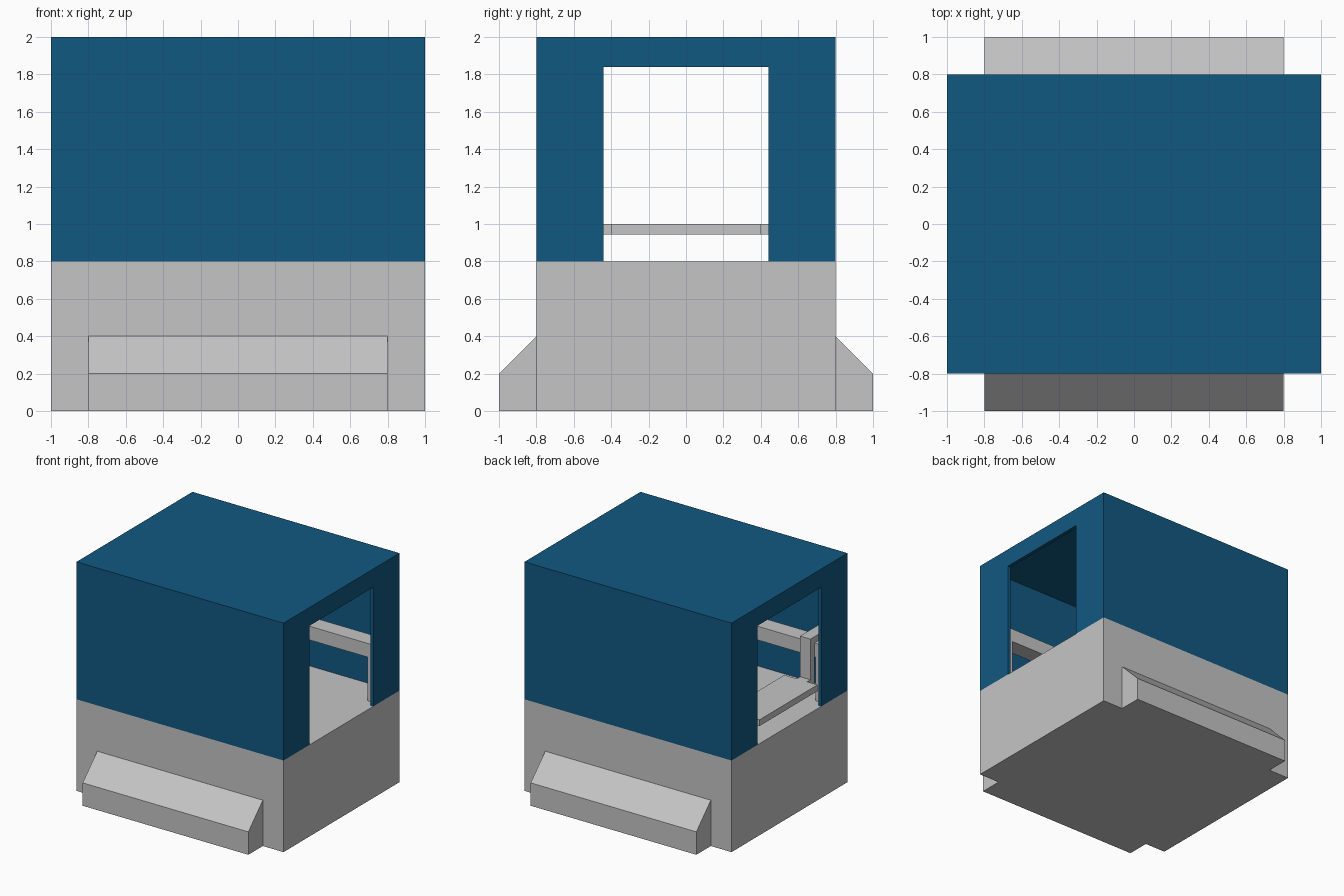
import bpy
import bmesh

if "Cube" in bpy.data.objects:
    bpy.data.objects.remove(bpy.data.objects["Cube"])


def material(name, rgb):
    m = bpy.data.materials.new(name)
    m.diffuse_color = (*rgb, 1.0)
    m.use_nodes = True
    m.node_tree.nodes["Principled BSDF"].inputs["Base Color"].default_value = m.diffuse_color
    return m


BLUE = material("deep blue", (0.0056, 0.098, 0.22))
GREY = material("light grey", (0.56, 0.56, 0.56))


def extrude_x(name, profile, x0, x1, mat):
    """Extrude a closed (y, z) profile from x0 to x1."""
    bm = bmesh.new()
    face = bm.faces.new([bm.verts.new((x0, y, z)) for y, z in profile])
    moved = bmesh.ops.extrude_face_region(bm, geom=[face])["geom"]
    verts = [g for g in moved if isinstance(g, bmesh.types.BMVert)]
    bmesh.ops.translate(bm, vec=(x1 - x0, 0, 0), verts=verts)
    bmesh.ops.recalc_face_normals(bm, faces=bm.faces)
    mesh = bpy.data.meshes.new(name)
    bm.to_mesh(mesh)
    bm.free()
    mesh.materials.append(mat)
    obj = bpy.data.objects.new(name, mesh)
    bpy.context.collection.objects.link(obj)
    return obj


def rect(y0, y1, z0, z1):
    return [(y0, z0), (y1, z0), (y1, z1), (y0, z1)]


def arch(outer_y, inner_y, base, inner_z, top):
    """Square arch profile, open at the bottom."""
    return [(-outer_y, base), (-outer_y, top), (outer_y, top), (outer_y, base),
            (inner_y, base), (inner_y, inner_z), (-inner_y, inner_z), (-inner_y, base)]


T = 0.03  # cabin wall thickness

# Solid base and the cabin shell with a doorway in each end
extrude_x("base", rect(-0.8, 0.8, 0, 0.8), -1, 1, GREY)
extrude_x("cabin_shell", arch(0.8, 0.8 - T, 0.8, 2 - T, 2), -1 + T, 1 - T, BLUE)
extrude_x("left_end_wall", arch(0.8, 0.44, 0.8, 1.84, 2), -1, -1 + T, BLUE)
extrude_x("right_end_wall", arch(0.8, 0.44, 0.8, 1.84, 2), 1 - T, 1, BLUE)

for side, s in (("front", -1), ("back", 1)):
    # Sloped step along the outside
    step = [(0.8, 0), (1, 0), (1, 0.2), (0.8, 0.4)]
    extrude_x(side + "_step", [(s * y, z) for y, z in step], -0.8, 0.8, GREY)

    # Inner rail standing on two end legs
    rail = sorted((s * 0.5, s * 0.65))
    extrude_x(side + "_rail", rect(*rail, 1.18, 1.3), -0.97, 0.97, GREY)
    for end, x0 in (("left", -0.97), ("right", 0.9)):
        extrude_x(f"{side}_{end}_rail_leg", rect(*rail, 0.8, 1.18), x0, x0 + 0.07, GREY)

    # Hook from the tray up and over the rail
    hook = [(0.4, 0.945), (0.5, 0.945), (0.5, 1.3), (0.65, 1.3), (0.65, 1.18),
            (0.7, 1.18), (0.7, 1.355), (0.445, 1.355), (0.445, 1.0), (0.4, 1.0)]
    extrude_x(side + "_hook", [(s * y, z) for y, z in hook], -0.89, -0.79, GREY)

# Tray hanging between the rails
extrude_x("tray", rect(-0.4, 0.4, 0.945, 1.0), -0.99, -0.67, GREY)
